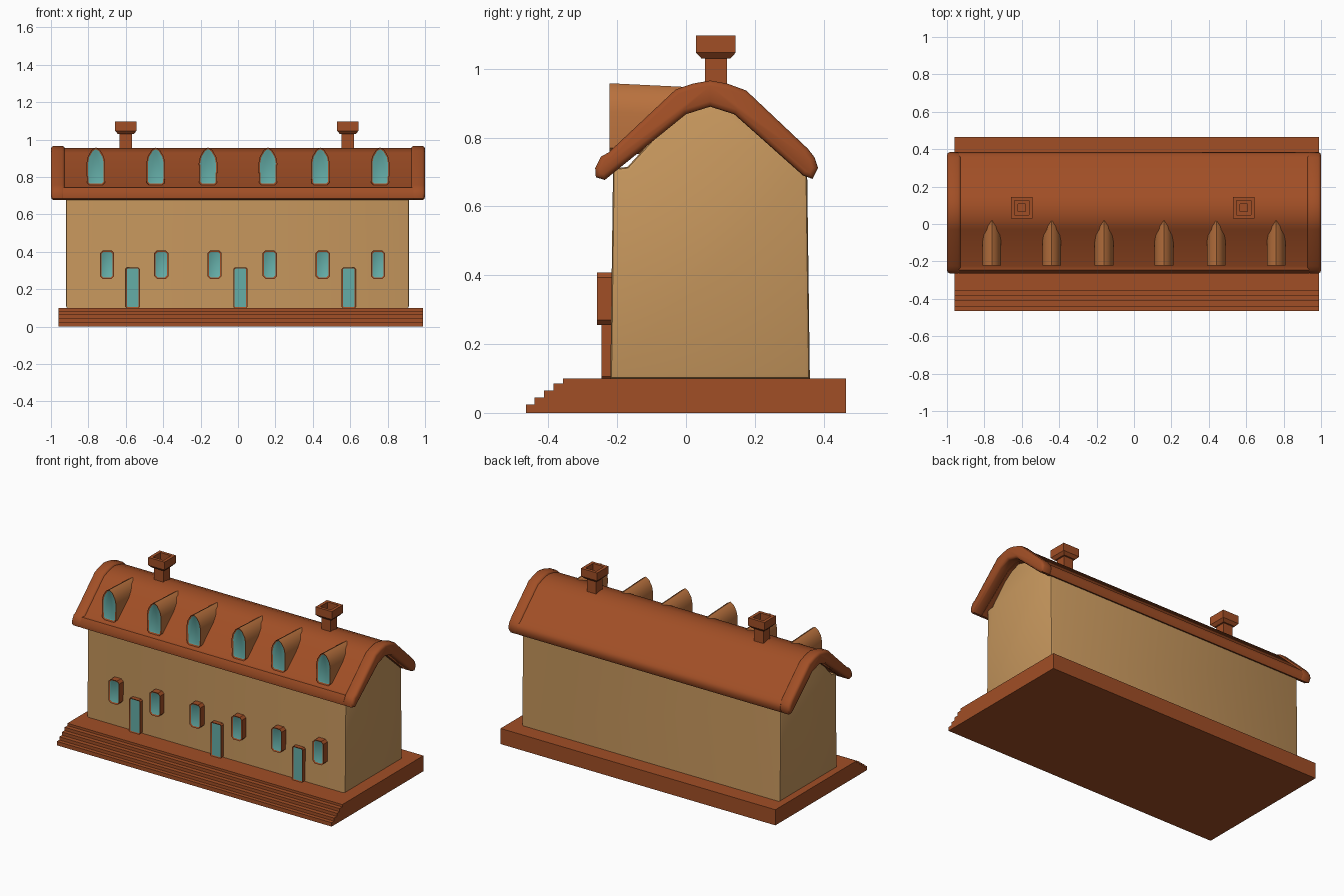
import bpy, bmesh, math

if "Cube" in bpy.data.objects:
    bpy.data.objects.remove(bpy.data.objects["Cube"])


def material(name, rgb):
    m = bpy.data.materials.new(name)
    m.diffuse_color = (*rgb, 1)
    m.use_nodes = True
    m.node_tree.nodes["Principled BSDF"].inputs["Base Color"].default_value = m.diffuse_color
    return m


BRICK = material("red_brown", (0.355, 0.077, 0.019))
WALL = material("sand", (0.57, 0.31, 0.11))
DORMER = material("light_brown", (0.49, 0.168, 0.048))
GLASS = material("teal_glass", (0.13, 0.42, 0.39))


def finish(bm, name, mats, angle=35):
    mesh = bpy.data.meshes.new(name)
    bm.to_mesh(mesh)
    bm.free()
    for m in mats:
        mesh.materials.append(m)
    for p in mesh.polygons:
        p.use_smooth = True
    mesh.set_sharp_from_angle(angle=math.radians(angle))
    ob = bpy.data.objects.new(name, mesh)
    bpy.context.collection.objects.link(ob)
    return ob


def prism(pts, axis, a, b):
    """Extrude a profile along x (points are y,z) or y (points are x,z)."""
    bm = bmesh.new()
    ends = []
    for t in (a, b):
        ends.append([bm.verts.new((t, p, q) if axis == "x" else (p, t, q)) for p, q in pts])
    bm.faces.new(ends[0])
    bm.faces.new(ends[1][::-1])
    n = len(pts)
    for i in range(n):
        j = (i + 1) % n
        bm.faces.new((ends[0][i], ends[0][j], ends[1][j], ends[1][i]))
    bmesh.ops.recalc_face_normals(bm, faces=bm.faces[:])
    return bm


def bevel_ends(bm, offset, segments):
    caps = [f for f in bm.faces if abs(f.normal.x) > 0.99]
    edges = list({e for f in caps for e in f.edges})
    bmesh.ops.bevel(bm, geom=edges, offset=offset, segments=segments,
                    profile=0.5, affect="EDGES", clamp_overlap=True)


def opening(name, pts, y0, y1, mats, rim, drop=0.0):
    """Framed pane: body 0, rim 1, glass 2; the back may drop a little."""
    bm = prism(pts, "y", y0, y1)
    front = min(bm.faces, key=lambda f: f.calc_center_median().y)
    ring = bmesh.ops.inset_region(bm, faces=[front], thickness=rim, depth=-0.005,
                                  use_even_offset=True)["faces"]
    for f in ring:
        f.material_index = 1
    front.material_index = 2
    for v in bm.verts:
        if v.co.y > y1 - 0.001:
            v.co.z -= drop
    return finish(bm, name, mats)


def rounded(cx, w, z0, z1, c):
    h = w / 2
    return [(cx - h + c, z0), (cx + h - c, z0), (cx + h, z0 + c), (cx + h, z1 - c),
            (cx + h - c, z1), (cx - h + c, z1), (cx - h, z1 - c), (cx - h, z0 + c)]


# base with front steps
base = [(0.465, 0), (-0.465, 0)]
for y, z0, z1 in [(-0.465, 0, 0.025), (-0.44, 0.025, 0.045), (-0.412, 0.045, 0.065),
                  (-0.385, 0.065, 0.085), (-0.357, 0.085, 0.1)]:
    if z0 > 0:
        base.append((y, z0))
    base.append((y, z1))
base.append((0.465, 0.1))
finish(prism(base, "x", -0.96, 0.99), "stepped_base", [BRICK])

# walls with rounded gable
wall = [(-0.22, 0.1), (-0.212, 0.71), (-0.17, 0.715), (-0.06, 0.835), (0.0, 0.875),
        (0.07, 0.905), (0.14, 0.88), (0.25, 0.79), (0.352, 0.71), (0.36, 0.1)]
bm = prism(wall, "x", -0.92, 0.915)
bevel_ends(bm, 0.012, 2)
finish(bm, "walls", [WALL])


# roof slab and raised end trims
def roof_profile(d):
    upper = [(-0.225, 0.752), (-0.03, 0.935), (0.02, 0.952), (0.07, 0.961),
             (0.12, 0.952), (0.175, 0.932), (0.355, 0.762)]
    return ([(-0.236, 0.677), (-0.262, 0.685), (-0.264, 0.712), (-0.247, 0.745)]
            + [(y, z + d) for y, z in upper]
            + [(0.374, 0.742), (0.384, 0.712), (0.368, 0.68), (0.34, 0.69),
               (0.14, 0.868), (0.07, 0.89), (0.0, 0.868)])


finish(prism(roof_profile(-0.006), "x", -0.935, 0.935), "roof", [BRICK], 50)
for side, a, b in (("left", -1.0, -0.925), ("right", 0.925, 1.0)):
    bm = prism(roof_profile(0.005), "x", a, b)
    bevel_ends(bm, 0.015, 2)
    finish(bm, "roof_end_trim_" + side, [BRICK], 50)

# dormers
half = [(0.035, 0.757), (0.048, 0.77), (0.05, 0.875), (0.043, 0.91), (0.022, 0.945)]
for i, cx in enumerate((-0.76, -0.44, -0.16, 0.16, 0.44, 0.76)):
    pts = ([(cx + x, z) for x, z in half] + [(cx, 0.958)]
           + [(cx - x, z) for x, z in reversed(half)])
    opening(f"dormer_{i + 1}", pts, -0.222, 0.025, [DORMER, BRICK, GLASS], 0.008, 0.012)

# windows and doors
for i, cx in enumerate((-0.70, -0.41, -0.125, 0.17, 0.453, 0.748)):
    opening(f"window_{i + 1}", rounded(cx, 0.076, 0.255, 0.408, 0.015), -0.258, -0.2,
            [BRICK, BRICK, GLASS], 0.008)
for i, cx in enumerate((-0.563, 0.013, 0.592)):
    opening(f"door_{i + 1}", rounded(cx, 0.076, 0.098, 0.317, 0.008), -0.245, -0.2,
            [BRICK, BRICK, GLASS], 0.007)

# hollow square chimneys
rings = [(0.0325, 0.9), (0.0325, 1.03), (0.042, 1.03), (0.0575, 1.047), (0.0575, 1.097),
         (0.038, 1.097), (0.038, 1.05), (0.021, 1.05), (0.021, 0.99)]
for side, cx in (("left", -0.6), ("right", 0.587)):
    bm = bmesh.new()
    loops = [[bm.verts.new((cx + sx * h, 0.087 + sy * h, z))
              for sx, sy in ((-1, -1), (1, -1), (1, 1), (-1, 1))] for h, z in rings]
    for lo, hi in zip(loops, loops[1:]):
        for k in range(4):
            m = (k + 1) % 4
            bm.faces.new((lo[k], lo[m], hi[m], hi[k]))
    bm.faces.new(loops[0][::-1])
    bm.faces.new(loops[-1])
    finish(bm, "chimney_" + side, [BRICK], 20)
